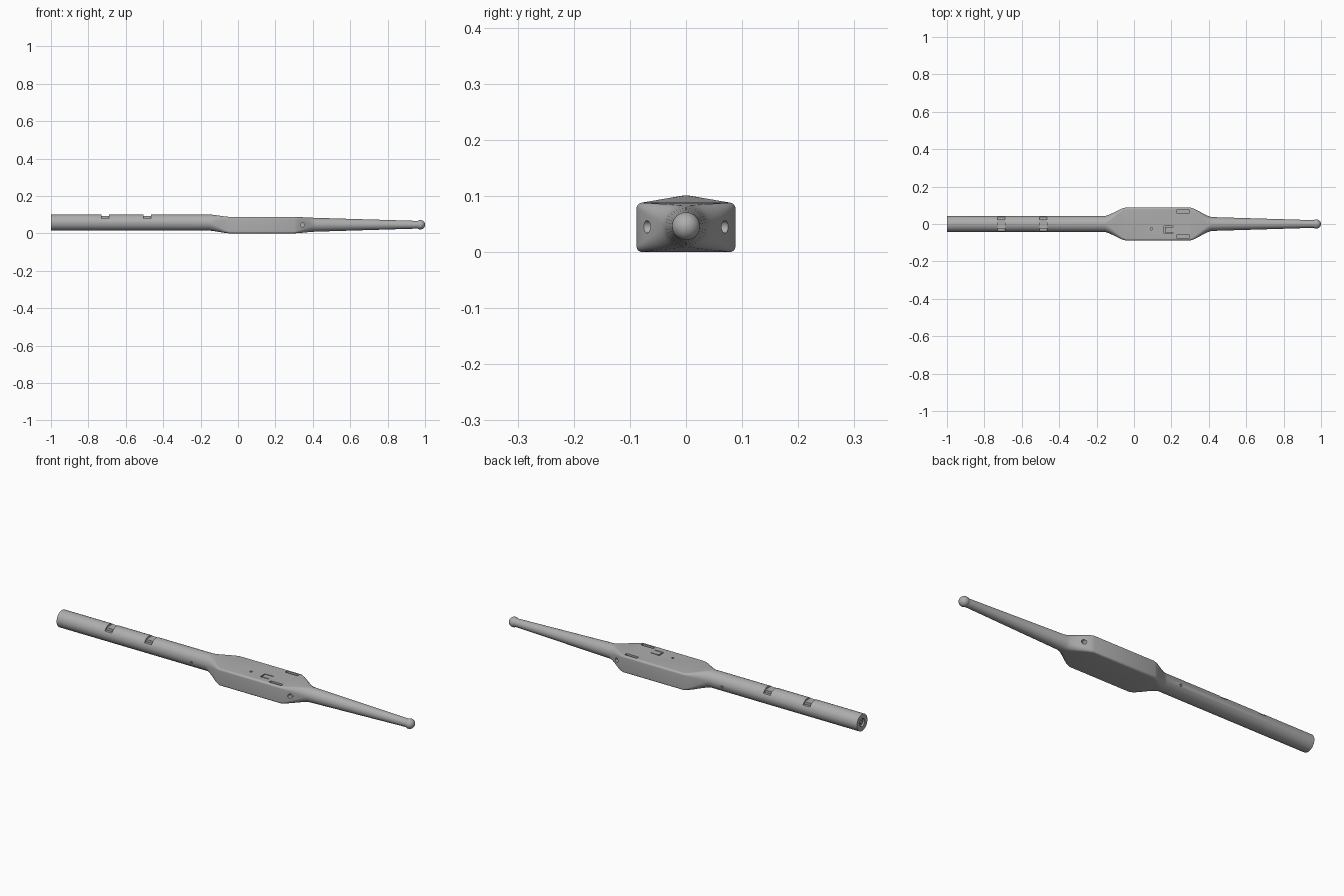
import bpy, bmesh, math
from mathutils import Matrix

cube = bpy.data.objects.get("Cube")
if cube:
    bpy.data.objects.remove(cube, do_unlink=True)

grey = bpy.data.materials.new("satin_grey")
grey.use_nodes = True
colour = (0.42, 0.42, 0.42, 1)
grey.diffuse_color = colour
grey.node_tree.nodes["Principled BSDF"].inputs["Base Color"].default_value = colour


def make_object(name, bm):
    bmesh.ops.recalc_face_normals(bm, faces=bm.faces[:])
    mesh = bpy.data.meshes.new(name)
    bm.to_mesh(mesh)
    bm.free()
    mesh.materials.append(grey)
    obj = bpy.data.objects.new(name, mesh)
    bpy.context.scene.collection.objects.link(obj)
    return obj


def rounded_section(x, half_w, half_h, radius, zc, steps=10):
    """Rounded rectangle across the x axis; a circle when all sizes agree."""
    points = []
    for corner, (sy, sz) in enumerate(((1, 1), (-1, 1), (-1, -1), (1, -1))):
        for i in range(steps):
            a = (corner + i / (steps - 1) * 0.98 + 0.01) * math.pi / 2
            points.append((x, sy * (half_w - radius) + radius * math.cos(a),
                           zc + sz * (half_h - radius) + radius * math.sin(a)))
    return points


def loft(name, sections):
    bm = bmesh.new()
    rings = [[bm.verts.new(p) for p in rounded_section(*s)] for s in sections]
    for a, b in zip(rings, rings[1:]):
        for i in range(len(a)):
            j = (i + 1) % len(a)
            bm.faces.new((a[i], a[j], b[j], b[i]))
    bm.faces.new(rings[0])
    bm.faces.new(rings[-1])
    return make_object(name, bm)


def blend(x0, x1, start, end, count=8):
    """Ease one section into another along x."""
    result = []
    for i in range(count + 1):
        t = i / count
        e = 0.5 * t + 0.5 * t * t * (3 - 2 * t)
        result.append((x0 + (x1 - x0) * t,
                       *[p + (q - p) * e for p, q in zip(start, end)]))
    return result


# Handle, wide body, tapered rod and rounded tip as one continuous skin
tube = (0.043, 0.043, 0.043, 0.058)
body = (0.088, 0.044, 0.01, 0.044)
rod = (0.037, 0.037, 0.037, 0.046)
sections = [(-1, *tube)]
sections += blend(-0.155, -0.045, tube, body)
sections += blend(0.3, 0.415, body, rod)
sections += [(0.945, 0.021, 0.021, 0.021, 0.046)]
for i in range(10):
    a = math.radians(125 - i * 13.5)
    r = 0.025 * math.sin(a)
    sections.append((0.975 + 0.025 * math.cos(a), r, r, r, 0.046))
main = loft("handle_body_and_rod", sections)

# Cutters
cutters = []


def cut_box(x0, x1, y0, y1, z0, z1):
    bm = bmesh.new()
    size = Matrix.Diagonal((x1 - x0, y1 - y0, z1 - z0, 1))
    place = Matrix.Translation(((x0 + x1) / 2, (y0 + y1) / 2, (z0 + z1) / 2))
    bmesh.ops.create_cube(bm, size=1, matrix=place @ size)
    cutters.append(make_object("slot_cutter", bm))


def cut_round(centre, radius, depth, axis):
    bm = bmesh.new()
    turn = {"X": Matrix.Rotation(math.pi / 2, 4, "Y"),
            "Y": Matrix.Rotation(math.pi / 2, 4, "X"), "Z": Matrix()}[axis]
    bmesh.ops.create_cone(bm, cap_ends=True, segments=24, radius1=radius,
                          radius2=radius, depth=depth,
                          matrix=Matrix.Translation(centre) @ turn)
    cutters.append(make_object("hole_cutter", bm))


# Strap notches across the top of the handle, deeper at the sides
for x in (-0.71, -0.485):
    cut_box(x - 0.02, x + 0.02, -0.06, 0.06, 0.092, 0.12)
    for side in (-1, 1):
        y0, y1 = sorted((side * 0.024, side * 0.06))
        cut_box(x - 0.02, x + 0.02, y0, y1, 0.079, 0.11)

# Paired holes in the shoulders and handle, long slots in the body top
for side in (-1, 1):
    cut_round((0.345, side * 0.08, 0.045), 0.011, 0.06, "Y")
    cut_round((-0.235, side * 0.045, 0.052), 0.006, 0.02, "Y")
    cut_box(0.227, 0.297, side * 0.066 - 0.008, side * 0.066 + 0.008, 0.076, 0.1)

# Button outline, indicator hole and end socket
cut_box(0.16, 0.166, -0.05, -0.01, 0.076, 0.1)
for y in (-0.047, -0.013):
    cut_box(0.163, 0.208, y - 0.0025, y + 0.0025, 0.077, 0.101)
cut_round((0.093, -0.026, 0.088), 0.006, 0.02, "Z")
cut_round((-1, 0, 0.058), 0.02, 0.02, "X")

for cutter in cutters:
    cutter.hide_render = True
    mod = main.modifiers.new("cut", "BOOLEAN")
    mod.object = cutter
    mod.operation = "DIFFERENCE"
    mod.solver = "EXACT"

# Bake the cuts and discard the cutters
bpy.context.view_layer.update()
graph = bpy.context.evaluated_depsgraph_get()
baked = bpy.data.meshes.new_from_object(main.evaluated_get(graph))
main.modifiers.clear()
main.data = baked
baked.materials.clear()
baked.materials.append(grey)
for poly in baked.polygons:
    poly.material_index = 0
for cutter in cutters:
    bpy.data.objects.remove(cutter, do_unlink=True)

# Raised lip inside the end socket
bm = bmesh.new()
bmesh.ops.create_cone(bm, cap_ends=True, segments=24, radius1=0.009, radius2=0.009,
                      depth=0.009, matrix=Matrix.Translation((-0.9935, 0, 0.058))
                      @ Matrix.Rotation(math.pi / 2, 4, "Y"))
pin = make_object("end_socket_pin", bm)

for obj in (main, pin):
    bpy.ops.object.select_all(action="DESELECT")
    obj.select_set(True)
    bpy.context.view_layer.objects.active = obj
    bpy.ops.object.shade_smooth_by_angle(angle=math.radians(30))
